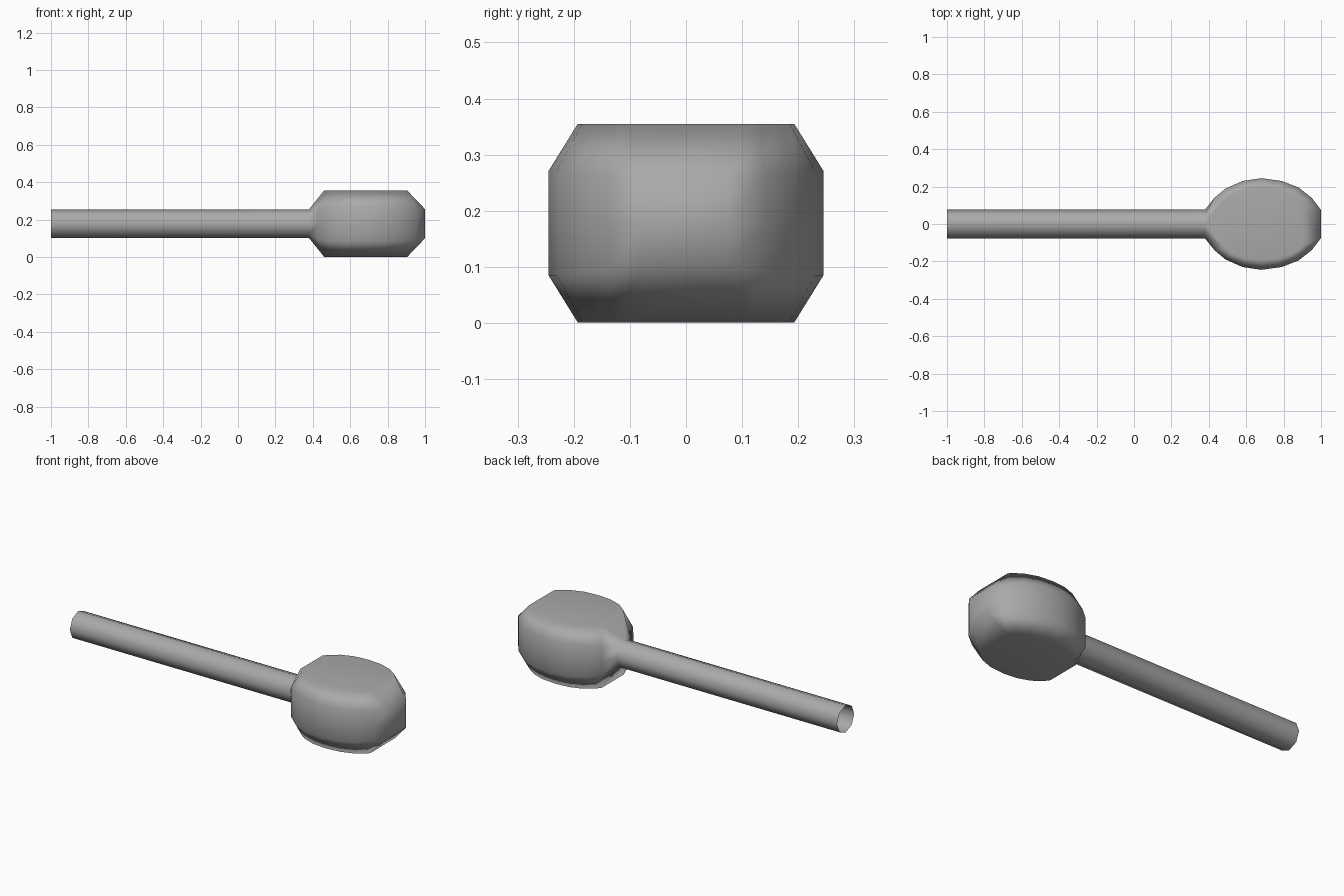
import bpy, bmesh

cube = bpy.data.objects.get("Cube")
if cube:
    bpy.data.objects.remove(cube, do_unlink=True)

grey = bpy.data.materials.new("mid grey")
grey.use_nodes = True
colour = (0.4, 0.4, 0.4, 1)
grey.diffuse_color = colour
grey.node_tree.nodes["Principled BSDF"].inputs["Base Color"].default_value = colour

AXIS = 0.178      # height of the handle axis
HALF = 0.177      # half height of the head
R = 0.077         # handle radius
D = R * 0.707     # diagonal corner of the octagonal handle

# Head stations: belt x, belt half width, rim x, rim half width, belt half height
stations = [
    (0.38, R, 0.46, 0.10, D),
    (0.43, 0.14, 0.49, 0.13, 0.085),
    (0.49, 0.19, 0.53, 0.16, 0.09),
    (0.58, 0.23, 0.60, 0.185, 0.093),
    (0.68, 0.245, 0.68, 0.193, 0.093),
    (0.79, 0.23, 0.77, 0.185, 0.093),
    (0.88, 0.195, 0.84, 0.16, 0.09),
    (0.95, 0.14, 0.885, 0.13, 0.085),
    (1.0, 0.075, 0.905, 0.11, 0.078),
]

bm = bmesh.new()


def vert(x, y, z):
    return bm.verts.new((x, y, AXIS + z))


def level(kind, sign):
    """One closed horizontal outline of the head."""
    half = []
    for i, (bx, bw, rx, rw, bz) in enumerate(stations):
        if kind == "rim":
            half.append((rx, rw, sign * HALF))
        elif kind == "belt":
            half.append((bx, D if i == 0 else bw, sign * bz))
        else:
            half.append((bx, bw, 0))
    other = [(x, -y, z) for x, y, z in reversed(half)]
    return [vert(*p) for p in half + other]


# Head: stacked outlines, left open where the handle joins
rings = [level("rim", 1), level("belt", 1), level("mid", 0),
         level("belt", -1), level("rim", -1)]
for a, b in zip(rings, rings[1:]):
    for i in range(len(a) - 1):
        bm.faces.new((a[i], a[i + 1], b[i + 1], b[i]))
bm.faces.new(rings[0])
bm.faces.new(rings[-1])

# Neck: sloping faces from the rims down to the handle
top, bottom = vert(0.38, 0, R), vert(0.38, 0, -R)
for rim, belt, c in ((rings[0], rings[1], top), (rings[4], rings[3], bottom)):
    bm.faces.new((rim[-1], rim[0], c))
    bm.faces.new((rim[0], belt[0], c))
    bm.faces.new((rim[-1], c, belt[-1]))

# Handle: hollow octagonal tube, open at its end
neck = ([top] + [r[0] for r in rings[1:4]] + [bottom]
        + [r[-1] for r in reversed(rings[1:4])])
end = [bm.verts.new((-1, v.co.y, v.co.z)) for v in neck]
for i in range(8):
    j = (i + 1) % 8
    bm.faces.new((neck[i], neck[j], end[j], end[i]))

bmesh.ops.recalc_face_normals(bm, faces=bm.faces)
for f in bm.faces:
    f.smooth = True
mesh = bpy.data.meshes.new("mallet")
bm.to_mesh(mesh)
bm.free()
mesh.materials.append(grey)
mallet = bpy.data.objects.new("mallet_head_and_handle", mesh)
bpy.context.collection.objects.link(mallet)

# Soft shading that keeps the large faces flat
weighted = mallet.modifiers.new("weighted_normals", "WEIGHTED_NORMAL")
weighted.mode = "FACE_AREA"
